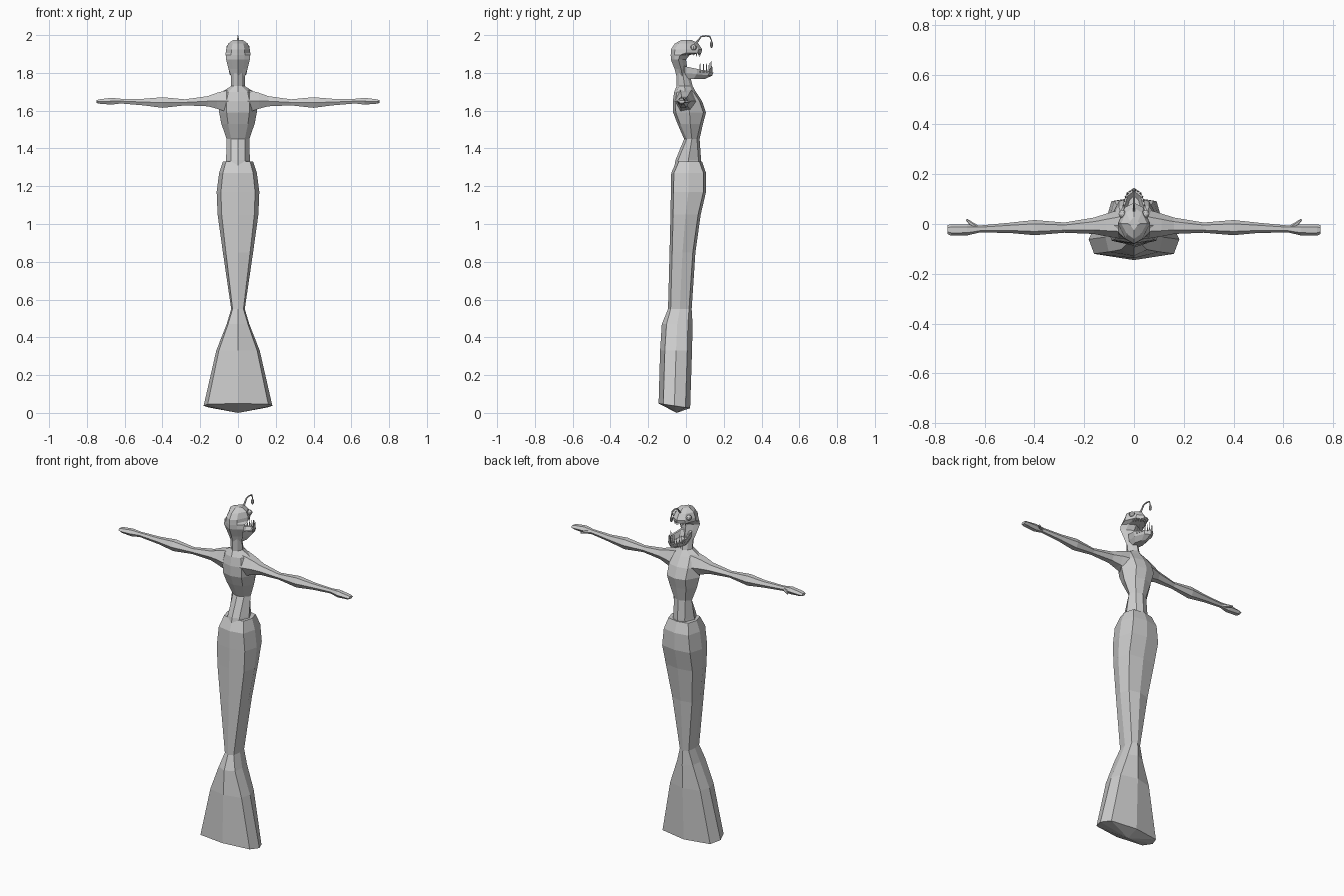
import bpy, bmesh
from math import sin, cos, pi
from mathutils import Vector

cube = bpy.data.objects.get("Cube")
if cube:
    bpy.data.objects.remove(cube)

skin = bpy.data.materials.new("grey skin")
skin.use_nodes = True
GREY = (0.6, 0.6, 0.6, 1)
skin.diffuse_color = GREY
skin.node_tree.nodes["Principled BSDF"].inputs["Base Color"].default_value = GREY


def finish(name, bm, mirror=False):
    bmesh.ops.recalc_face_normals(bm, faces=bm.faces)
    mesh = bpy.data.meshes.new(name)
    bm.to_mesh(mesh)
    bm.free()
    mesh.materials.append(skin)
    obj = bpy.data.objects.new(name, mesh)
    bpy.context.collection.objects.link(obj)
    if mirror:
        obj.modifiers.new("Mirror", 'MIRROR')
    return obj


def loft(name, rings, start_tip=None, mirror=False):
    """Skin a list of point rings; the first end may close on a tip point."""
    bm = bmesh.new()
    rows = [[bm.verts.new(p) for p in ring] for ring in rings]
    n = len(rows[0])
    for low, high in zip(rows, rows[1:]):
        for i in range(n):
            j = (i + 1) % n
            bm.faces.new((low[i], low[j], high[j], high[i]))
    if start_tip:
        tip = bm.verts.new(start_tip)
        for i in range(n):
            bm.faces.new((tip, rows[0][i], rows[0][(i + 1) % n]))
    else:
        bm.faces.new(rows[0])
    bm.faces.new(rows[-1])
    return finish(name, bm, mirror)


def section(z, w, back, front, kb=0.75, kf=0.75, inset=0.012, slope=0):
    """Eight-sided body section, broad at the back and front."""
    half = [(0, back), (kb * w, back + inset), (w, (back + front) / 2),
            (kf * w, front - inset), (0, front)]
    outline = half + [(-x, y) for x, y in half[3:0:-1]]
    return [(x, y, z + slope * (front - y)) for x, y in outline]


def tube(name, path, radii, sides=6, mirror=False):
    """Bent rod through path points, with a radius at each."""
    pts = [Vector(p) for p in path]
    rings = []
    for i, p in enumerate(pts):
        d = (pts[min(i + 1, len(pts) - 1)] - pts[max(i - 1, 0)]).normalized()
        u = d.cross(Vector((0.3, 0.1, 0.9))).normalized()
        v = d.cross(u)
        rings.append([p + radii[i] * (cos(2 * pi * k / sides) * u + sin(2 * pi * k / sides) * v)
                      for k in range(sides)])
    return loft(name, rings, mirror=mirror)


# Tail with flared fluke
tail = [section(z, w, b, f, 0.8, 0.8, 0.014) for z, w, b, f in (
    (0.55, 0.036, -0.095, 0.03), (0.85, 0.08, -0.087, 0.05),
    (1.05, 0.108, -0.082, 0.078), (1.17, 0.113, -0.08, 0.106),
    (1.27, 0.1, -0.078, 0.106), (1.33, 0.08, -0.052, 0.085))]
fluke = [section(z, w, b, f, 0.88, 0.85, 0.025, s) for z, w, b, f, s in (
    (0.025, 0.182, -0.145, 0.022, 0.15), (0.33, 0.115, -0.137, 0.032, 0),
    (0.47, 0.06, -0.128, 0.035, 0))]
loft("tail", fluke + tail, start_tip=(0, -0.05, 0))

# Waist, chest and shoulders
loft("torso", [section(z, w, b, f, 0.6, 0.6, 0.014) for z, w, b, f in (
    (1.26, 0.075, -0.07, 0.08), (1.34, 0.063, -0.055, 0.08),
    (1.45, 0.06, -0.01, 0.072), (1.53, 0.088, -0.045, 0.09),
    (1.59, 0.1, -0.068, 0.106), (1.65, 0.102, -0.07, 0.085),
    (1.7, 0.085, -0.062, 0.052), (1.73, 0.036, -0.05, 0.035),
    (1.8, 0.036, -0.052, 0.018))])

# Arms and flat hands: x, back, front, bottom, top
arm = []
for x, back, front, low, top in (
        (0.05, -0.06, 0.06, 1.59, 1.71), (0.11, -0.05, 0.042, 1.61, 1.695),
        (0.16, -0.04, 0.026, 1.623, 1.677), (0.28, -0.035, 0.006, 1.628, 1.66),
        (0.4, -0.045, 0.016, 1.615, 1.671), (0.5, -0.036, 0.005, 1.628, 1.663),
        (0.62, -0.034, -0.006, 1.638, 1.663), (0.67, -0.046, -0.002, 1.632, 1.668),
        (0.735, -0.047, -0.001, 1.637, 1.66), (0.75, -0.04, -0.005, 1.641, 1.655)):
    y, z, ry, rz = (back + front) / 2, (low + top) / 2, (front - back) / 2, (top - low) / 2
    arm.append([(x, y + ry * cos(k * pi / 3), z + rz * sin(k * pi / 3) / sin(pi / 3))
                for k in range(6)])
loft("arms", arm, mirror=True)
tube("thumbs", [(0.63, -0.015, 1.65), (0.655, 0.002, 1.648), (0.673, 0.018, 1.645)],
     [0.01, 0.008, 0.004], mirror=True)

# Head with overhanging upper jaw
loft("head", [section(z, w, b, f, 0.55, 0.6, 0.02) for z, w, b, f in (
    (1.78, 0.036, -0.05, 0.012), (1.82, 0.05, -0.06, 0.008),
    (1.87, 0.063, -0.08, 0), (1.895, 0.065, -0.081, 0.02),
    (1.906, 0.065, -0.08, 0.082), (1.925, 0.063, -0.079, 0.086),
    (1.955, 0.052, -0.06, 0.066), (1.974, 0.026, -0.025, 0.03))])

# Hollow lower jaw
loft("lower_jaw", [section(z, w, b, f, 0.7, 0.6, 0.02, s) for z, w, b, f, s in (
    (1.768, 0.025, -0.02, 0.1, 0), (1.785, 0.044, -0.025, 0.138, 0.1),
    (1.802, 0.05, -0.025, 0.145, 0.22), (1.802, 0.042, -0.015, 0.132, 0.22),
    (1.787, 0.03, 0, 0.115, 0.1))])


# Rows of needle teeth around both jaws
def teeth(name, count, width, base_y, depth, z, height):
    bm = bmesh.new()
    for i in range(count):
        a = pi * (i + 0.5) / count
        x, y = width * cos(a), base_y + depth * sin(a)
        tip = bm.verts.new((x * 0.95, y, z + height * (0.75 + 0.25 * (i % 2))))
        ring = [bm.verts.new((x + 0.005 * cos(k * pi / 2), y + 0.005 * sin(k * pi / 2), z))
                for k in range(4)]
        for k in range(4):
            bm.faces.new((ring[k], ring[(k + 1) % 4], tip))
        bm.faces.new(ring)
    finish(name, bm)


teeth("lower_teeth", 12, 0.042, 0.065, 0.072, 1.803, 0.06)
teeth("upper_teeth", 9, 0.042, 0.035, 0.04, 1.908, -0.025)


def ball(name, centre, radii, mirror=False):
    bm = bmesh.new()
    bmesh.ops.create_uvsphere(bm, u_segments=8, v_segments=6, radius=1)
    for v in bm.verts:
        v.co = Vector(c + r * p for c, r, p in zip(centre, radii, v.co))
    finish(name, bm, mirror)


# Eyes and dangling lure
ball("eyes", (0.047, 0.04, 1.935), (0.015, 0.017, 0.015), mirror=True)
tube("lure_stalk", [(0, 0.05, 1.955), (0, 0.065, 1.972), (0, 0.08, 1.992), (0, 0.105, 1.996),
                    (0, 0.126, 1.993), (0, 0.134, 1.975), (0, 0.135, 1.955)],
     [0.006, 0.005, 0.004, 0.004, 0.004, 0.003, 0.003])
ball("lure_bulb", (0, 0.135, 1.95), (0.008, 0.008, 0.018))
